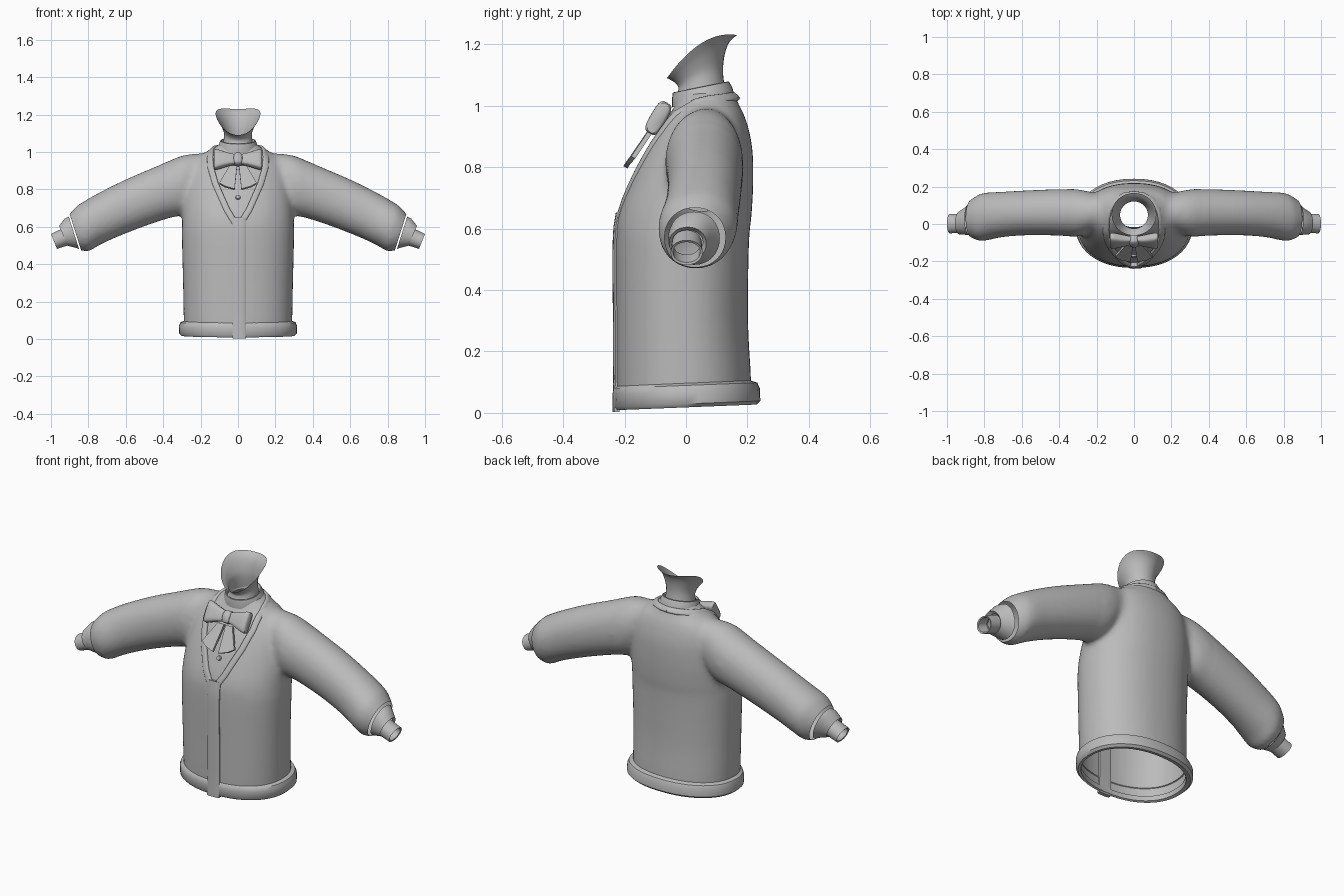
import bpy, bmesh, math
from mathutils import Vector
from mathutils.bvhtree import BVHTree

if "Cube" in bpy.data.objects:
    bpy.data.objects.remove(bpy.data.objects["Cube"])

GREY = bpy.data.materials.new("soft_grey")
GREY.diffuse_color = (0.5, 0.5, 0.5, 1)
GREY.use_nodes = True
GREY.node_tree.nodes["Principled BSDF"].inputs["Base Color"].default_value = GREY.diffuse_color


def finish(name, bm, angle=45):
    me = bpy.data.meshes.new(name)
    bm.to_mesh(me)
    bm.free()
    me.materials.append(GREY)
    ob = bpy.data.objects.new(name, me)
    bpy.context.collection.objects.link(ob)
    bpy.ops.object.select_all(action='DESELECT')
    ob.select_set(True)
    bpy.context.view_layer.objects.active = ob
    bpy.ops.object.shade_smooth_by_angle(angle=math.radians(angle))
    return ob


def loft(rings, cap=False, bm=None):
    bm = bm or bmesh.new()
    vs = [[bm.verts.new(p) for p in r] for r in rings]
    n = len(rings[0])
    faces = []
    for a, b in zip(vs, vs[1:]):
        for i in range(n):
            j = (i + 1) % n
            faces.append(bm.faces.new((a[i], a[j], b[j], b[i])))
    if cap:
        faces += [bm.faces.new(vs[0][::-1]), bm.faces.new(vs[-1])]
    bmesh.ops.recalc_face_normals(bm, faces=faces)
    return bm


def smooth_rows(rows, k=4):
    """Catmull-Rom interpolation of parameter rows."""
    out = []
    for i in range(len(rows) - 1):
        quad = (rows[max(i - 1, 0)], rows[i], rows[i + 1], rows[min(i + 2, len(rows) - 1)])
        for s in range(k):
            t = s / k
            out.append(tuple(0.5 * (2 * b + (c - a) * t + (2 * a - 5 * b + 4 * c - d) * t * t
                                    + (3 * b - a - 3 * c + d) * t ** 3) for a, b, c, d in zip(*quad)))
    return out + [tuple(rows[-1])]


def unit_ring(n=48, power=2.0):
    out = []
    for i in range(n):
        a = 2 * math.pi * i / n
        c, s = math.cos(a), math.sin(a)
        out.append((math.copysign(abs(c) ** (2 / power), c), math.copysign(abs(s) ** (2 / power), s)))
    return out


def flat_ring(z, w, yf, yb, tilt=0.0, power=2.2, n=48):
    cy, ry = (yf + yb) / 2, (yb - yf) / 2
    return [(w * c, cy + ry * s, z + tilt * (cy + ry * s - yf)) for c, s in unit_ring(n, power)]


def sleeve_rings(rows, s, n=32):
    out = []
    for tx, tz, bx, bz, yf, yb in rows:
        out.append([(s * ((tx + bx) / 2 + c * (tx - bx) / 2), (yf + yb) / 2 + d * (yb - yf) / 2,
                     (tz + bz) / 2 + c * (tz - bz) / 2) for c, d in unit_ring(n, 2.1)])
    return out


# Cardigan body: height, half width, front, back
BODY = [(.01, .286, -.222, .208), (.1, .29, -.226, .212), (.3, .294, -.227, .202),
        (.55, .3, -.228, .205), (.65, .298, -.218, .214), (.75, .292, -.184, .219),
        (.85, .277, -.14, .217), (.92, .257, -.10, .205), (.97, .217, -.068, .189),
        (1.0, .17, -.05, .174), (1.045, .11, -.03, .155)]
# Sleeves: top point, bottom point, front and back for each section
SLEEVE = [(.12, .985, .18, .76, -.02, .155), (.20, .993, .24, .71, -.035, .168),
          (.30, .982, .29, .665, -.068, .186), (.42, .93, .39, .64, -.062, .186),
          (.60, .853, .53, .592, -.06, .18), (.75, .778, .66, .54, -.07, .172),
          (.838, .727, .745, .50, -.088, .167), (.871, .702, .80, .47, -.087, .152),
          (.912, .655, .858, .478, -.062, .118)]
rows = smooth_rows(BODY)
raw = loft([flat_ring(*r) for r in rows], True)
for s in (1, -1):
    loft(sleeve_rings(smooth_rows(SLEEVE, 3), s), True, raw)

# Fuse body and sleeves into one knitted surface
ob = finish("cardigan_source", raw)
mod = ob.modifiers.new("fuse", 'REMESH')
mod.mode = 'VOXEL'
mod.voxel_size = .011
fused = ob.evaluated_get(bpy.context.evaluated_depsgraph_get()).to_mesh()
body = bmesh.new()
body.from_mesh(fused)
ob.evaluated_get(bpy.context.evaluated_depsgraph_get()).to_mesh_clear()
bpy.data.objects.remove(ob)

# Soften the shoulder and armpit joins, then the whole surface lightly
join = [v for v in body.verts if .17 < abs(v.co.x) < .38 and v.co.z > .58]
for i in range(14):
    bmesh.ops.smooth_vert(body, verts=join, factor=.5, use_axis_x=True, use_axis_y=True, use_axis_z=True)
for i in range(3):
    bmesh.ops.smooth_vert(body, verts=body.verts[:], factor=.5, use_axis_x=True, use_axis_y=True, use_axis_z=True)
tree = BVHTree.FromBMesh(body)


def cut(co, no, clear=False):
    bmesh.ops.bisect_plane(body, geom=body.verts[:] + body.edges[:] + body.faces[:], dist=1e-5,
                           plane_co=co, plane_no=no, clear_outer=clear)


# Open the bottom, neck and wrists
cut((0, 0, .035), (0, 0, -1), True)
cut((0, 0, 1.028), (0, 0, 1), True)
for s in (1, -1):
    cut((s * .868, 0, .567), (s * .95, 0, -.3), True)


def on_front(x, z):
    hit, nor, _, _ = tree.ray_cast(Vector((x, -1, z)), Vector((0, 1, 0)))
    return hit, (nor if nor.y < 0 else -nor)


# V neck opening cut into the body
NECK = [(0, .61), (.05, .69), (.112, .83), (.138, .92), (.145, 1.04)]


def neck_width(z):
    for (x0, z0), (x1, z1) in zip(NECK, NECK[1:]):
        if z0 <= z <= z1:
            return x0 + (x1 - x0) * (z - z0) / (z1 - z0)
    return 0


for (x0, z0), (x1, z1) in zip(NECK, NECK[1:]):
    for s in (1, -1):
        cut((s * x0, 0, z0), (z1 - z0, 0, -s * (x1 - x0)))
gone = []
for f in body.faces:
    c = f.calc_center_median()
    if c.y < 0.05 and abs(c.x) < neck_width(c.z):
        gone.append(f)
bmesh.ops.delete(body, geom=gone, context='FACES')
finish("cardigan", body, 60)

# Shirt under the opening
finish("shirt_front", loft([flat_ring(z, w - .014, yf + .013, yb - .014)
                            for z, w, yf, yb in rows if z > .56]))

# Hem band, rolled inward at the bottom
HEM = [(.04, .282, -.215, .203), (.014, .285, -.216, .208), (.009, .303, -.225, .23),
       (.02, .315, -.234, .242), (.06, .316, -.235, .241), (.08, .308, -.232, .232),
       (.09, .284, -.222, .206)]
finish("hem_band", loft([flat_ring(*r, tilt=.04) for r in HEM]))


# Raised knitted edges with rounded sides
def strip(name, path, half, height=.014):
    rings = []
    for i, (p, n) in enumerate(path):
        t = (path[min(i + 1, len(path) - 1)][0] - path[max(i - 1, 0)][0]).normalized()
        s = t.cross(n).normalized()
        rings.append([p + s * a * half + n * b * height for a, b in
                      ((-1, -1), (-1, .4), (-.8, .85), (-.4, 1), (.4, 1), (.8, .85), (1, .4), (1, -1))])
    finish(name, loft(rings, True), 50)


path = [on_front(.007, .65 - .045 * i) for i in range(13)]
path += [(Vector((.007, -.228, z)), Vector((0, -1, 0))) for z in (.05, .003)]
strip("button_band", path, .037, .011)

for s, side in ((1, "right"), (-1, "left")):
    path = [on_front(s * (neck_width(z) + .009), z)
            for z in (.62, .65, .69, .73, .78, .83, .875, .92, .95, .975)]
    for p in ((.144, .035, 1.01), (.133, .08, 1.02), (.10, .128, 1.026), (.05, .155, 1.03), (0, .162, 1.031)):
        p = Vector((s * p[0], p[1], p[2]))
        path.append((p, Vector((p.x, p.y - .05, .12)).normalized()))
    strip("neck_edge_" + side, path, .016, .007)

# Knitted wrist bands and shirt cuffs
WRIST = [(.905, .655, .85, .482, -.058, .11), (.925, .645, .87, .488, -.058, .09),
         (.957, .605, .91, .498, -.055, .066), (.94, .595, .905, .515, -.045, .055)]
CUFF = [(.93, .595, .895, .505, -.046, .052), (1.0, .562, .968, .482, -.05, .054),
        (.994, .556, .968, .49, -.042, .046), (.94, .58, .91, .515, -.04, .044)]
for s, side in ((1, "right"), (-1, "left")):
    finish("wrist_band_" + side, loft(sleeve_rings(WRIST, s)))
    finish("shirt_cuff_" + side, loft(sleeve_rings(CUFF, s)))

# Neck with slanted open top: half width, front y/z, back y/z, side lift
NECK_ROWS = [(.082, -.035, 1.02, .13, 1.04, 0), (.076, -.025, 1.05, .122, 1.09, 0),
             (.076, -.027, 1.065, .121, 1.13, .01), (.092, -.04, 1.078, .128, 1.175, .025),
             (.108, -.052, 1.085, .143, 1.21, .035), (.12, -.062, 1.09, .166, 1.23, .045)]
rings = []
for w, yf, zf, yb, zb, lift in smooth_rows(NECK_ROWS, 3):
    rings.append([(w * c, (yf + yb) / 2 + d * (yb - yf) / 2,
                   (zf + zb) / 2 + d * (zb - zf) / 2 + lift * (1 - d * d)) for c, d in unit_ring(32)])
finish("neck", loft(rings))

# Shirt collar: folded band around the neck
COLLAR = [(.995, .108, -.045, .157), (1.02, .103, -.046, .151), (1.042, .094, -.043, .14),
          (1.044, .09, -.039, .135), (1.038, .084, -.034, .13), (1.0, .083, -.032, .128)]
finish("shirt_collar", loft([flat_ring(*r, tilt=.2, power=2, n=32) for r in COLLAR]))

# Bow tie, leaning back with the chest
CEN = Vector((0, -.09, .96))
UP = Vector((0, .5, .86))
OUT = Vector((0, -.86, .5))


def place(x, h, t):
    return CEN + Vector((x, 0, 0)) + UP * h + OUT * t


LOBE = [(.012, .028, .016), (.05, .036, .022), (.09, .05, .026), (.118, .058, .026), (.129, .054, .018)]
for s, side in ((1, "right"), (-1, "left")):
    finish("bow_loop_" + side, loft([[place(s * x, c * h, d * t) for c, d in unit_ring(20, 3.6)]
                                     for x, h, t in smooth_rows(LOBE, 2)], True))
    # Hanging ribbon tail
    tail = [(.005, .925, -.112), (.045, .925, -.11), (.10, .832, -.172), (.07, .815, -.188), (.018, .80, -.198)]
    rings = [[Vector((s * x, y, z)) + OUT * o for x, z, y in tail] for o in (-.008, .007)]
    finish("bow_tail_" + side, loft(rings, True), 30)
finish("bow_knot", loft([[place(.024 * k * c, .034 * k * d, t) for c, d in unit_ring(20, 3)]
                         for k, t in ((.9, -.024), (1, -.012), (1, .016), (.8, .025))], True), 60)

# Shirt button
hit, nor = on_front(0, .762)
bm = bmesh.new()
bmesh.ops.create_cone(bm, cap_ends=True, segments=16, radius1=.015, radius2=.011, depth=.016,
                      matrix=nor.to_track_quat('Z', 'Y').to_matrix().to_4x4())
bmesh.ops.translate(bm, verts=bm.verts, vec=hit - nor * .01)
finish("shirt_button", bm, 30)
